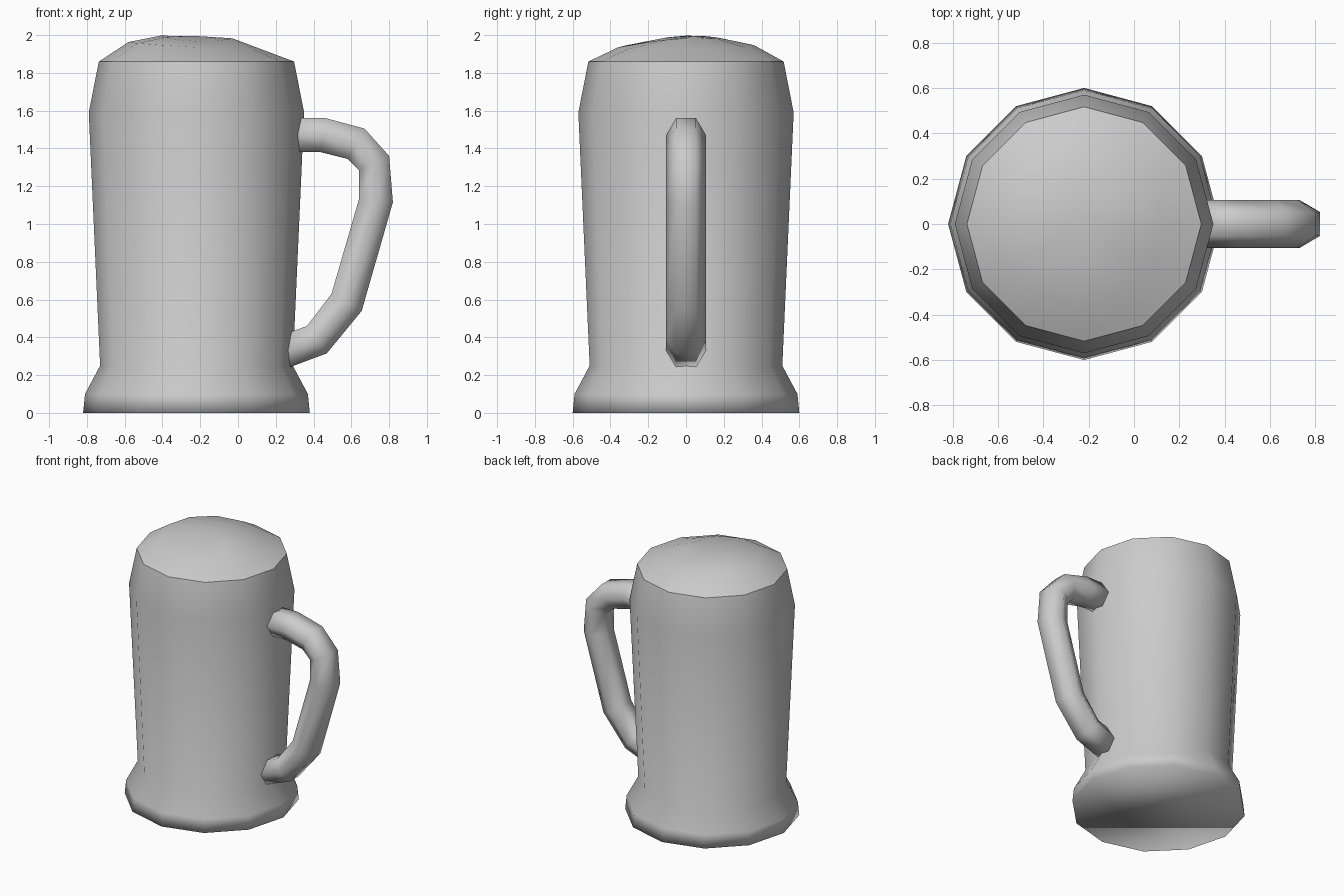
import bpy
from math import cos, sin, pi

if "Cube" in bpy.data.objects:
    bpy.data.objects.remove(bpy.data.objects["Cube"])

CX = -0.22  # mug axis


def make(name, verts, faces):
    mesh = bpy.data.meshes.new(name)
    mesh.from_pydata(verts, [], faces)
    mesh.update()
    mesh.shade_smooth()
    obj = bpy.data.objects.new(name, mesh)
    bpy.context.collection.objects.link(obj)
    return obj


def bridge(rings, n):
    """Quads joining consecutive rings of n vertices."""
    return [(r * n + i, r * n + (i + 1) % n, (r + 1) * n + (i + 1) % n, (r + 1) * n + i)
            for r in range(rings - 1) for i in range(n)]


def circle(r, height, n=12):
    return [(CX + r * cos(2 * pi * i / n), r * sin(2 * pi * i / n), height(2 * pi * i / n))
            for i in range(n)]


# Mug body: twelve-sided, flared foot, tapered shoulder, flat base
profile = [(0.60, 0), (0.59, 0.10), (0.51, 0.25), (0.57, 1.59), (0.517, 1.86)]
verts = []
for r, z in profile:
    verts += circle(r, lambda a: z)
make("mug_body", verts, bridge(len(profile), 12) + [tuple(range(11, -1, -1))])

# Foam: uneven low dome closing the top of the mug
verts = circle(0.517, lambda a: 1.86)
verts += circle(0.36, lambda a: 1.941 - 0.022 * cos(a) + 0.006 * sin(a))
verts += circle(0.19, lambda a: 1.982 - 0.007 * cos(a) + 0.007 * sin(a) + 0.008 * cos(2 * a))
verts.append((CX, 0.04, 1.995))
faces = bridge(3, 12) + [(24 + i, 24 + (i + 1) % 12, 36) for i in range(12)]
make("foam_top", verts, faces)

# Handle: six-sided tube, given as outer and inner outline points (x, z)
outer = [(0.28, 1.56), (0.465, 1.56), (0.67, 1.505), (0.80, 1.36),
         (0.82, 1.115), (0.655, 0.54), (0.47, 0.315), (0.25, 0.233)]
inner = [(0.28, 1.38), (0.44, 1.38), (0.58, 1.345), (0.64, 1.285),
         (0.64, 1.13), (0.495, 0.63), (0.365, 0.46), (0.25, 0.418)]
verts = []
for (ox, oz), (ix, iz) in zip(outer, inner):
    mx, mz = (ox + ix) / 2, (oz + iz) / 2
    verts += [(ox, -0.053, oz), (ox, 0.053, oz), (mx, 0.106, mz),
              (ix, 0.053, iz), (ix, -0.053, iz), (mx, -0.106, mz)]
n = len(verts)
faces = [f[::-1] for f in bridge(len(outer), 6)]
faces += [tuple(range(6)), tuple(range(n - 1, n - 7, -1))]
handle = make("handle", verts, faces)

# Make the handle's normals point outwards
import bmesh
bm = bmesh.new()
bm.from_mesh(handle.data)
bmesh.ops.recalc_face_normals(bm, faces=bm.faces)
bm.to_mesh(handle.data)
bm.free()
